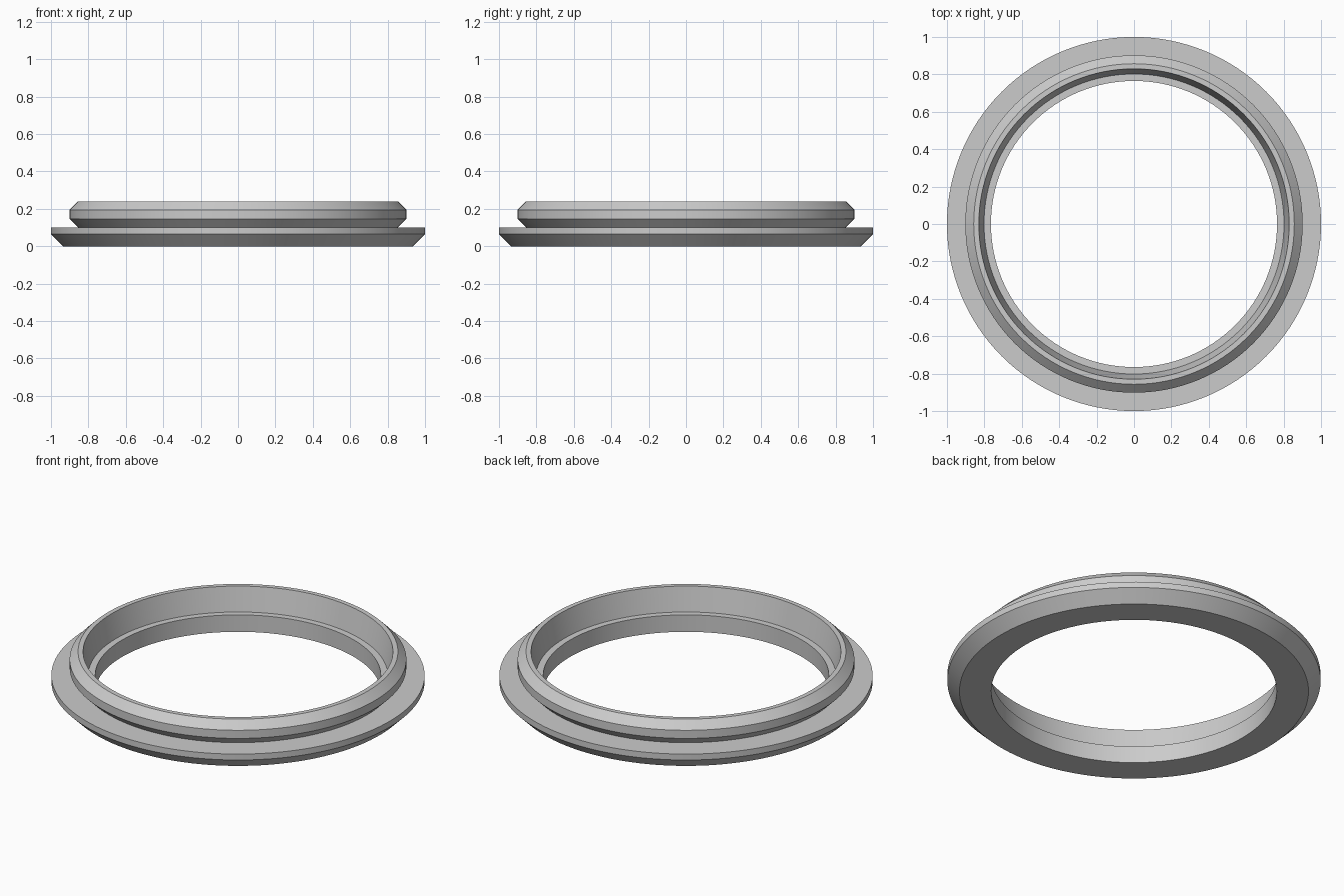
import bpy
import bmesh
from math import radians, tau

SEGMENTS = 128

cube = bpy.data.objects.get("Cube")
if cube:
    bpy.data.objects.remove(cube, do_unlink=True)


def flat_material(name, colour):
    mat = bpy.data.materials.new(name)
    mat.use_nodes = True
    mat.diffuse_color = colour
    mat.node_tree.nodes["Principled BSDF"].inputs["Base Color"].default_value = colour
    return mat


def lathe(name, profile, mat):
    """Spin a closed (radius, height) profile around z into a solid ring."""
    bm = bmesh.new()
    verts = [bm.verts.new((r, 0, z)) for r, z in profile]
    edges = [bm.edges.new((a, b)) for a, b in zip(verts, verts[1:] + verts[:1])]
    bmesh.ops.spin(bm, geom=verts + edges, cent=(0, 0, 0), axis=(0, 0, 1),
                   angle=tau, steps=SEGMENTS, use_merge=True)
    bmesh.ops.remove_doubles(bm, verts=bm.verts, dist=0.0001)
    bmesh.ops.recalc_face_normals(bm, faces=bm.faces)
    mesh = bpy.data.meshes.new(name)
    bm.to_mesh(mesh)
    bm.free()
    mesh.materials.append(mat)
    obj = bpy.data.objects.new(name, mesh)
    bpy.context.collection.objects.link(obj)
    bpy.ops.object.select_all(action="DESELECT")
    obj.select_set(True)
    bpy.context.view_layer.objects.active = obj
    bpy.ops.object.shade_smooth_by_angle(angle=radians(30))
    return obj


grey = flat_material("light_grey", (0.6, 0.6, 0.6, 1))

lathe("flanged_ring", [
    # Base flange with chamfered underside
    (0.765, 0), (0.935, 0), (1, 0.065), (1, 0.1),
    # Raised collar, undercut below and chamfered above
    (0.855, 0.1), (0.902, 0.147), (0.902, 0.195), (0.857, 0.24),
    # Tapered inner wall down to the inner ledge
    (0.83, 0.24), (0.802, 0.1), (0.765, 0.1),
], grey)
